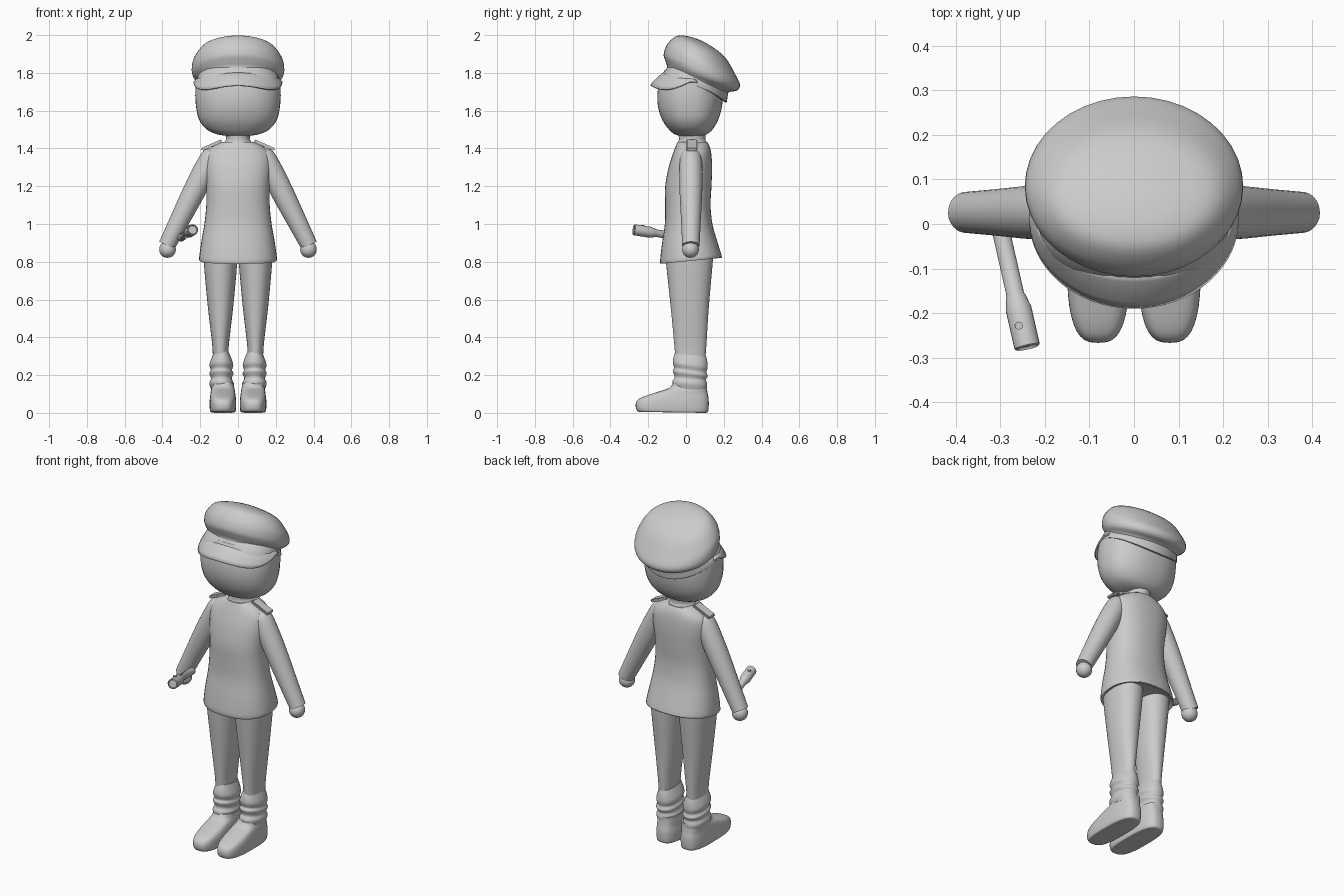
import bpy, bmesh, math
from mathutils import Matrix, Vector

if "Cube" in bpy.data.objects:
    bpy.data.objects.remove(bpy.data.objects["Cube"])


def material(name, v):
    m = bpy.data.materials.new(name)
    m.diffuse_color = (v, v, v, 1)
    m.use_nodes = True
    m.node_tree.nodes["Principled BSDF"].inputs["Base Color"].default_value = m.diffuse_color
    return m


GREY = material("plain grey", 0.6)


def finish(bm, name, angle=40):
    bmesh.ops.recalc_face_normals(bm, faces=bm.faces)
    me = bpy.data.meshes.new(name)
    bm.to_mesh(me)
    bm.free()
    me.materials.append(GREY)
    ob = bpy.data.objects.new(name, me)
    bpy.context.collection.objects.link(ob)
    bpy.ops.object.select_all(action='DESELECT')
    ob.select_set(True)
    bpy.context.view_layer.objects.active = ob
    bpy.ops.object.shade_smooth_by_angle(angle=math.radians(angle))
    return ob


def spline(a, b, c, d, t):
    return 0.5 * (2*b + (c - a)*t + (2*a - 5*b + 4*c - d)*t*t + (3*b - a - 3*c + d)*t**3)


def loft(name, rings, power=2.0, cx=0, seg=40, sub=4, mat=None):
    """Skin tilted ovals: (half width, front y, front z, back y, back z, side lift)."""
    rings = [tuple(r) + (0,) * (6 - len(r)) for r in rings]
    pts = []
    for i in range(len(rings) - 1):
        quad = [rings[max(i - 1, 0)], rings[i], rings[i + 1], rings[min(i + 2, len(rings) - 1)]]
        for k in range(sub):
            pts.append([spline(*v, k / sub) for v in zip(*quad)])
    pts.append(rings[-1])
    bm = bmesh.new()
    loops = []
    for w, yf, zf, yb, zb, lift in pts:
        loop = []
        for s in range(seg):
            a = 2 * math.pi * s / seg
            x = math.copysign(abs(math.sin(a)) ** (2 / power), math.sin(a))
            y = math.copysign(abs(math.cos(a)) ** (2 / power), math.cos(a))
            loop.append(bm.verts.new((cx + w*x, (yf + yb)/2 + (yb - yf)/2*y,
                                      (zf + zb)/2 + (zb - zf)/2*y + lift*x*x)))
        loops.append(loop)
    for a, b in zip(loops, loops[1:]):
        for s in range(seg):
            t = (s + 1) % seg
            bm.faces.new((a[s], a[t], b[t], b[s]))
    bm.faces.new(loops[0])
    bm.faces.new(loops[-1])
    if mat:
        bm.transform(mat)
    return finish(bm, name)


def flat(rows):
    """Level ovals from (z, half width, front y, back y)."""
    return [(w, f, z, b, z) for z, w, f, b in rows]


# head and neck
loft("head", flat([(1.465, .05, -.02, .07), (1.475, .11, -.06, .11), (1.50, .165, -.09, .14),
                   (1.55, .205, -.125, .17), (1.62, .222, -.148, .19), (1.70, .226, -.15, .195),
                   (1.78, .215, -.13, .185), (1.84, .17, -.09, .15)]), 2.25)
loft("neck", flat([(1.39, .10, -.05, .12), (1.43, .075, -.042, .11), (1.45, .064, -.038, .102),
                   (1.49, .07, -.04, .105)]))

# jacket with a tilted flared hem
loft("jacket", [(.19, -.12, .80, .17, .83), (.206, -.137, .795, .19, .825),
                (.196, -.128, .89, .168, .90), (.178, -.112, 1.0, .14, 1.0),
                (.168, -.11, 1.1, .13, 1.1), (.168, -.11, 1.2, .135, 1.2),
                (.178, -.092, 1.3, .138, 1.3), (.172, -.07, 1.37, .134, 1.37),
                (.135, -.055, 1.41, .125, 1.41), (.085, -.045, 1.435, .112, 1.435)], 2.35)

# peaked cap: crown and band
loft("cap_crown", [(.205, -.112, 1.80, .215, 1.69), (.215, -.10, 1.832, .235, 1.70),
                   (.238, -.11, 1.865, .272, 1.708), (.245, -.118, 1.90, .286, 1.738),
                   (.235, -.10, 1.95, .262, 1.79), (.185, -.06, 1.99, .205, 1.885),
                   (.10, -.02, 1.998, .12, 1.95), (.02, .02, 1.992, .06, 1.98)])
loft("cap_band", [(.222, -.14, 1.755, .20, 1.648, .04), (.228, -.142, 1.755, .215, 1.645, .04),
                  (.222, -.13, 1.785, .22, 1.675, .03), (.212, -.112, 1.815, .225, 1.70, .01)])

# curved visor
bm = bmesh.new()
rows = []
N = 36
for i in range(N + 1):
    a = math.radians(-105 + 210 * i / N)
    s, c = math.sin(a), math.cos(a)
    row = []
    for k in range(6):
        t = k / 5
        zin = 1.805 - .035*s*s
        zout = 1.735 - .06*s*s*max(c, 0) ** .6 + .02*s**6
        row.append(bm.verts.new(((.218 + .017*t)*s, .01 - (.125 + .075*t)*c,
                                 zin + (zout - zin)*(t*.65 + t*t*.35))))
    rows.append(row)
for p, q in zip(rows, rows[1:]):
    for k in range(5):
        bm.faces.new((p[k], p[k + 1], q[k + 1], q[k]))
visor = finish(bm, "cap_visor")
mod = visor.modifiers.new("thickness", 'SOLIDIFY')
mod.thickness = .008

for side, label in ((1, "left"), (-1, "right")):
    flip = Matrix.Scale(side, 4, (1, 0, 0))

    # sleeve along a sloping axis, with a round hand at its end
    place = flip @ Matrix.Translation((.14, .026, 1.355)) @ Matrix.Rotation(math.radians(-26.8), 4, 'Y')
    loft(label + "_sleeve", flat([(.035, .03, -.035, .035), (.01, .052, -.053, .053),
                                  (-.05, .06, -.06, .06), (-.2, .06, -.06, .06),
                                  (-.38, .052, -.052, .052), (-.525, .045, -.046, .046)]),
         seg=32, mat=place)
    bm = bmesh.new()
    bmesh.ops.create_uvsphere(bm, u_segments=24, v_segments=16, radius=.044)
    bmesh.ops.translate(bm, verts=bm.verts, vec=(side * .373, .024, .865))
    finish(bm, label + "_hand")

    # shoulder strap
    bm = bmesh.new()
    bmesh.ops.create_cube(bm, size=1, matrix=Matrix.Diagonal((.118, .06, .016, 1)))
    bmesh.ops.bevel(bm, geom=[e for e in bm.edges], offset=.005, segments=2, affect='EDGES')
    bm.transform(flip @ Matrix.Translation((.14, .03, 1.417)) @ Matrix.Rotation(math.radians(24), 4, 'Y'))
    finish(bm, label + "_shoulder_strap")

    # trouser leg
    loft(label + "_trouser_leg", flat([(.86, .088, -.11, .145), (.78, .087, -.104, .14),
                                       (.55, .066, -.08, .12), (.36, .044, -.062, .108),
                                       (.26, .04, -.055, .10)]), 2.2, cx=side * .0925)

    # boot with creased shaft and long flat foot
    loft(label + "_boot", [(.055, -.23, .005, .10, .0), (.066, -.255, .008, .115, .005),
                           (.07, -.266, .03, .12, .03), (.07, -.262, .06, .12, .07),
                           (.067, -.235, .082, .115, .10), (.064, -.16, .108, .112, .12),
                           (.06, -.09, .132, .11, .14), (.058, -.068, .16, .11, .155)],
         2.9, cx=side * .08)
    loft(label + "_boot_shaft", [(.055, -.065, .13, .108, .12), (.064, -.072, .165, .112, .15),
                                 (.055, -.06, .19, .106, .175), (.064, -.07, .222, .115, .195),
                                 (.056, -.062, .238, .108, .215), (.063, -.07, .265, .114, .24),
                                 (.054, -.066, .295, .112, .275), (.041, -.055, .325, .103, .31)],
         2.2, cx=side * .088)

# hand torch: slim handle widening into a head with a recessed lens
start, end = Vector((-.302, .0, .927)), Vector((-.239, -.278, .97))
aim = (end - start).to_track_quat('Z', 'Y').to_matrix().to_4x4()
profile = [(0, .016), (.004, .02), (.165, .02), (.168, .022), (.19, .027), (.196, .029),
           (.285, .029), (.288, .025), (.282, .022)]
loft("torch", flat([(z, r, -r, r) for z, r in profile]), seg=24, sub=1,
     mat=Matrix.Translation(start) @ aim)
# torch button
bm = bmesh.new()
bmesh.ops.create_cone(bm, cap_ends=True, segments=16, radius1=.009, radius2=.009, depth=.012)
bm.transform(Matrix.Translation((-.258, -.228, .99)))
finish(bm, "torch_button")
